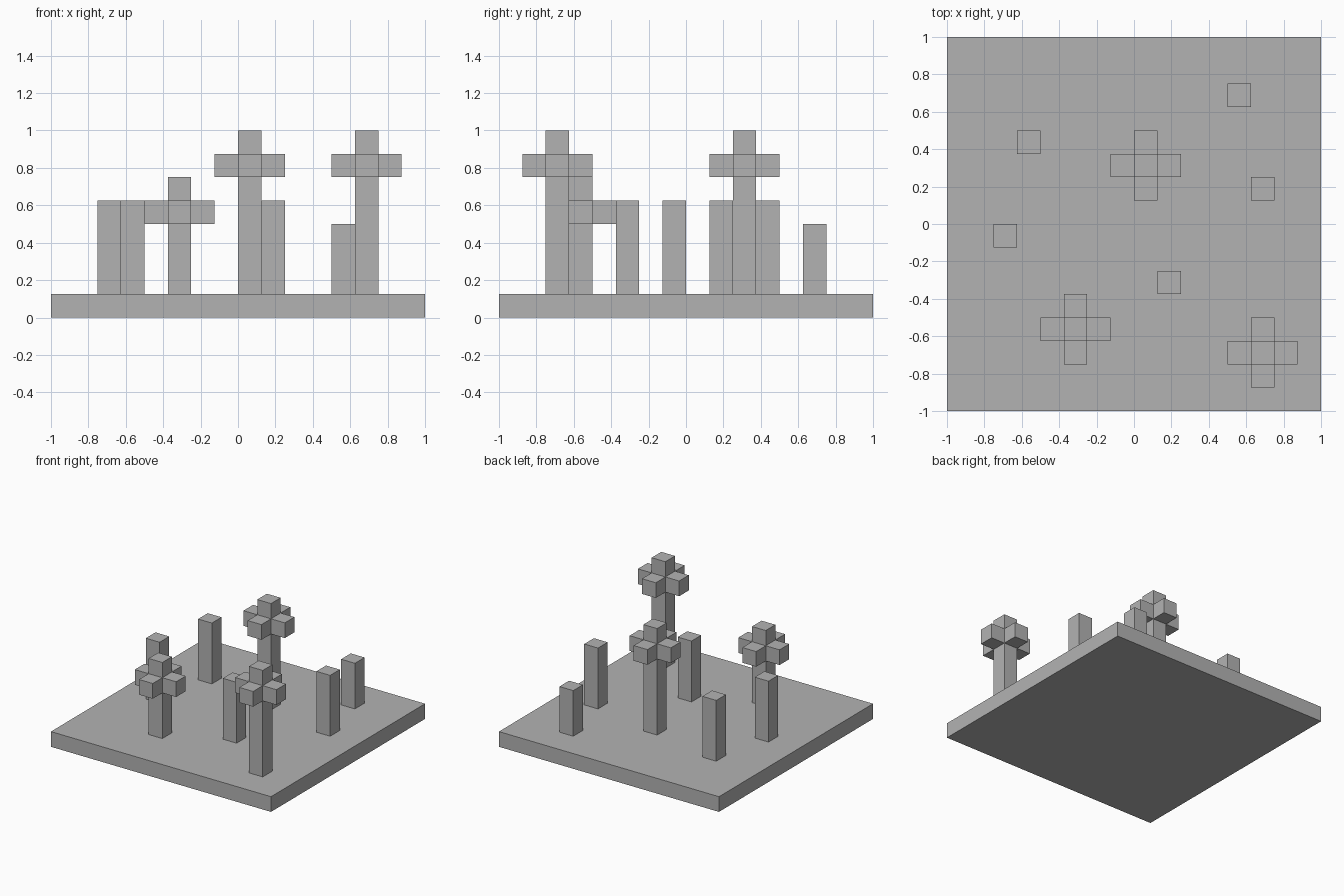
import bpy
import bmesh
from mathutils import Vector

if "Cube" in bpy.data.objects:
    bpy.data.objects.remove(bpy.data.objects["Cube"], do_unlink=True)

UNIT = 0.125  # edge of one block

grey = bpy.data.materials.new("plain_grey")
grey.use_nodes = True
grey.diffuse_color = (0.45, 0.45, 0.45, 1)
grey.node_tree.nodes["Principled BSDF"].inputs["Base Color"].default_value = (0.45, 0.45, 0.45, 1)


def extrude(bm, face, distance):
    """Extrude one face along its normal and return the new cap."""
    offset = face.normal.copy() * distance
    cap = bmesh.ops.extrude_discrete_faces(bm, faces=[face])["faces"][0]
    bmesh.ops.translate(bm, verts=cap.verts, vec=offset)
    bm.normal_update()
    return cap


def block_part(name, corner, width, heights, arms=False):
    """Stack block segments on a square; arms grow from the second segment."""
    bm = bmesh.new()
    x, y, z = corner
    corners = [(x, y), (x + width, y), (x + width, y + width), (x, y + width)]
    top = bm.faces.new([bm.verts.new(Vector((cx, cy, z)) * UNIT) for cx, cy in corners])
    bm.normal_update()
    for height in heights:
        top = extrude(bm, top, height * UNIT)
    if arms:
        level = (z + heights[0] + heights[1] / 2) * UNIT
        sides = [f for f in bm.faces if abs(f.calc_center_median().z - level) < 0.01]
        for side in sides:
            extrude(bm, side, UNIT)
    # Close the ground plate underneath; stems stay open where they stand on it
    rim = [e for e in bm.edges if e.is_boundary]
    if z == 0 and rim:
        bmesh.ops.holes_fill(bm, edges=rim)
    bmesh.ops.recalc_face_normals(bm, faces=bm.faces)
    mesh = bpy.data.meshes.new(name)
    bm.to_mesh(mesh)
    bm.free()
    mesh.materials.append(grey)
    bpy.context.collection.objects.link(bpy.data.objects.new(name, mesh))


# Ground plate
block_part("ground", (-8, -8, 0), 16, [1])

# Plain posts: block column, block row, height
posts = [(4, 5, 3), (-5, 3, 4), (5, 1, 4), (-6, -1, 4), (1, -3, 4)]
for i, (x, y, height) in enumerate(posts, 1):
    block_part(f"post_{i}", (x, y, 1), 1, [height])

# Branching plants: stem, arm level and tip
plants = [(0, 2, 5), (-3, -5, 3), (5, -6, 5)]
for i, (x, y, stem) in enumerate(plants, 1):
    block_part(f"branching_plant_{i}", (x, y, 1), 1, [stem, 1, 1], arms=True)
